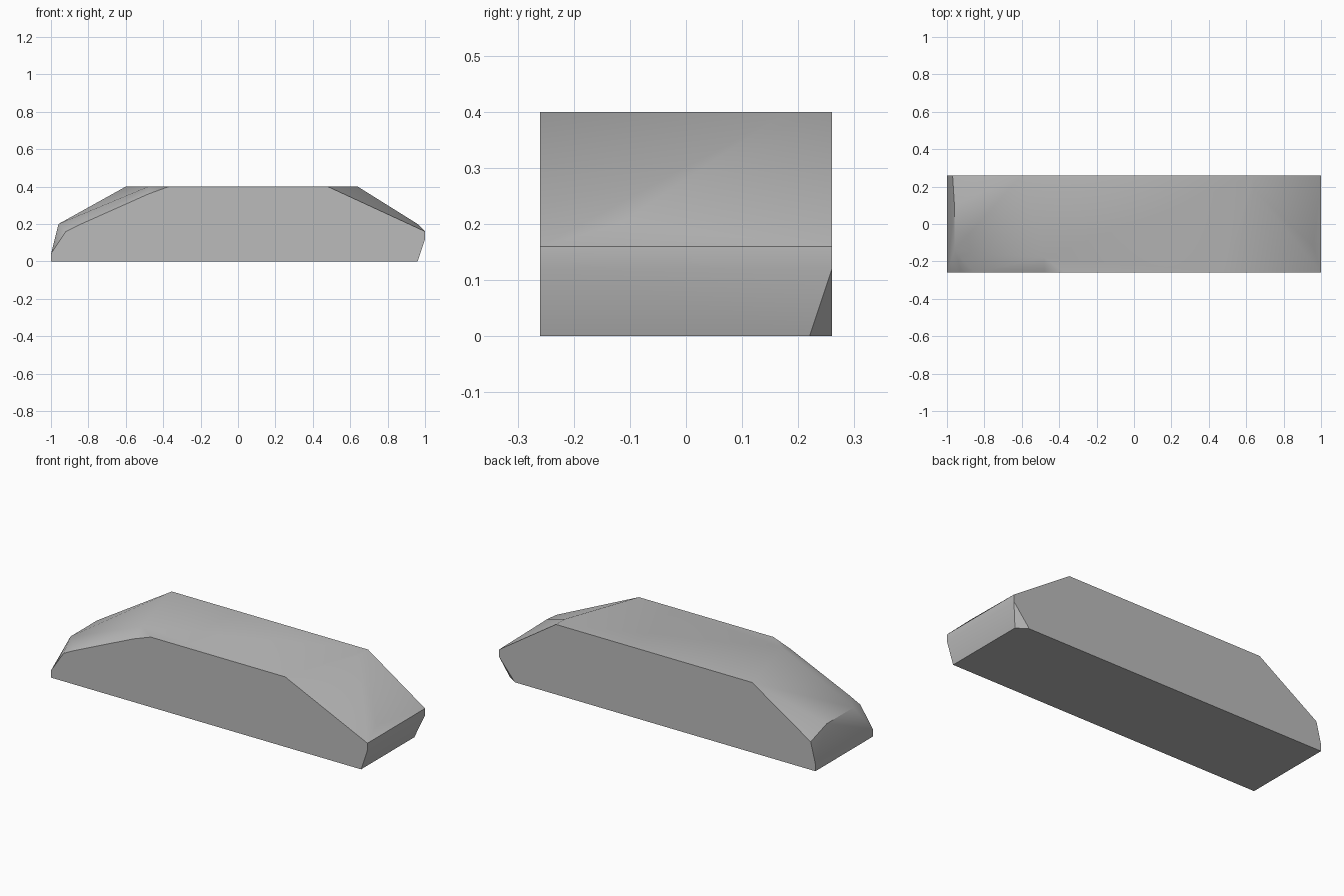
import bpy, bmesh, math

cube = bpy.data.objects.get("Cube")
if cube:
    bpy.data.objects.remove(cube, do_unlink=True)

W = 0.26  # half depth

# Flat end profiles of the slab, as (x, z)
front = [(-1, 0), (0.96, 0), (1, 0.12), (1, 0.16), (0.48, 0.4),
         (-0.37, 0.4), (-0.48, 0.36), (-0.85, 0.195), (-0.92, 0.16), (-1, 0.04)]
back = [(-1, 0), (0.9, 0), (1, 0.12), (1, 0.16), (0.64, 0.4),
        (-0.6, 0.4), (-0.97, 0.16), (-1, 0.04)]
# Inner corners of the chipped edges
chips = [(0.96, 0.22, 0), (0.64, 0.18, 0.4), (0.96, -0.12, 0.2),
         (-0.48, -0.18, 0.4), (-0.96, -0.14, 0.2), (-0.96, 0.1, 0.2)]

# Wrap a convex skin around the corners
bm = bmesh.new()
for x, z in front:
    bm.verts.new((x, -W, z))
for x, z in back:
    bm.verts.new((x, W, z))
for corner in chips:
    bm.verts.new(corner)
bmesh.ops.convex_hull(bm, input=bm.verts)
bmesh.ops.dissolve_limit(bm, angle_limit=math.radians(0.5),
                         verts=bm.verts, edges=bm.edges)
bmesh.ops.recalc_face_normals(bm, faces=bm.faces)
mesh = bpy.data.meshes.new("stone_slab")
bm.to_mesh(mesh)
bm.free()

# Stone colour
stone = bpy.data.materials.new("grey stone")
stone.use_nodes = True
colour = (0.5, 0.5, 0.5, 1)
stone.diffuse_color = colour
stone.node_tree.nodes["Principled BSDF"].inputs["Base Color"].default_value = colour
mesh.materials.append(stone)

slab = bpy.data.objects.new("stone_slab", mesh)
bpy.context.collection.objects.link(slab)
bpy.context.view_layer.objects.active = slab
slab.select_set(True)
bpy.ops.object.shade_smooth_by_angle(angle=math.radians(40))
